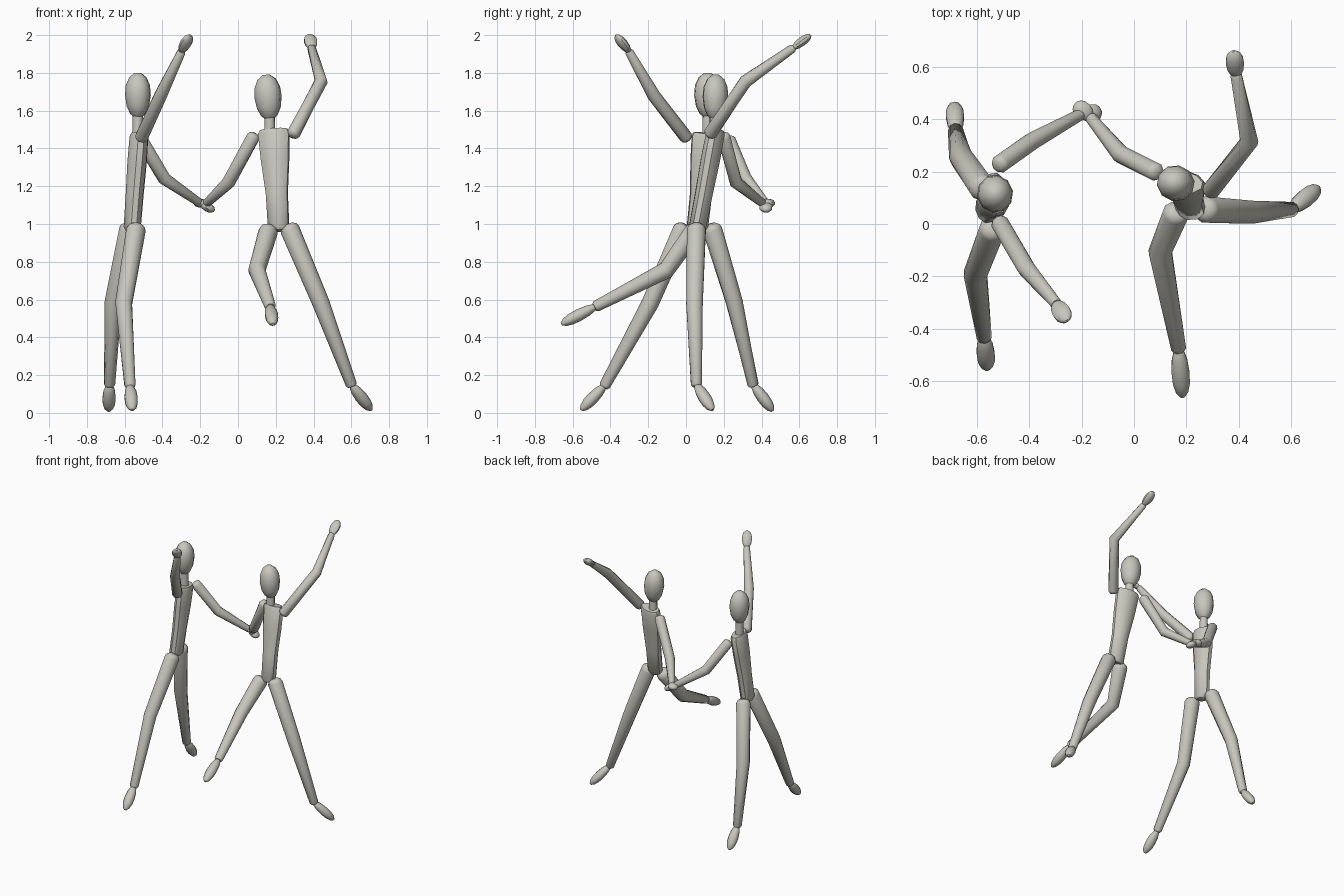
import bpy, bmesh, math
from mathutils import Vector

if "Cube" in bpy.data.objects:
    bpy.data.objects.remove(bpy.data.objects["Cube"], do_unlink=True)

clay = bpy.data.materials.new("warm_grey_clay")
clay.use_nodes = True
colour = (0.58, 0.57, 0.51, 1)
clay.diffuse_color = colour
clay.node_tree.nodes["Principled BSDF"].inputs["Base Color"].default_value = colour


def loft(name, sections, side=None, sides=10):
    """Skin oval sections (centre, half width, half depth) into one closed body."""
    bm = bmesh.new()
    points = [Vector(s[0]) for s in sections]
    rings = []
    for i, (_, wide, deep) in enumerate(sections):
        before, after = points[max(i - 1, 0)], points[min(i + 1, len(points) - 1)]
        along = (after - before).normalized()
        across = Vector(side) if side else along.cross(Vector((0, 0, 1)))
        across = (across - along * across.dot(along)).normalized()
        out = along.cross(across)
        ring = []
        for k in range(sides):
            a = math.tau * (k + 0.5) / sides
            ring.append(bm.verts.new(points[i] + across * wide * math.cos(a) + out * deep * math.sin(a)))
        rings.append(ring)
    for low, high in zip(rings, rings[1:]):
        for k in range(sides):
            n = (k + 1) % sides
            bm.faces.new((low[k], low[n], high[n], high[k]))
    bm.faces.new(rings[0][::-1])
    bm.faces.new(rings[-1])
    bmesh.ops.recalc_face_normals(bm, faces=bm.faces)
    mesh = bpy.data.meshes.new(name)
    bm.to_mesh(mesh)
    bm.free()
    mesh.materials.append(clay)
    ob = bpy.data.objects.new(name, mesh)
    bpy.context.collection.objects.link(ob)
    bpy.ops.object.select_all(action="DESELECT")
    ob.select_set(True)
    bpy.context.view_layer.objects.active = ob
    bpy.ops.object.shade_smooth_by_angle(angle=math.radians(42))
    return ob


def limb(name, root, joint, end, radii):
    """Tapered limb with a bent middle joint and rounded ends."""
    a, b, c = Vector(root), Vector(joint), Vector(end)
    r0, r1, r2 = radii
    u, v = (b - a).normalized(), (c - b).normalized()
    parts = [(a - u * r0 * 0.6, r0 * 0.5), (a - u * r0 * 0.35, r0 * 0.85), (a, r0),
             (b, r1), (c, r2), (c + v * r2 * 0.4, r2 * 0.7)]
    loft(name, [(p, r, r) for p, r in parts])


def pod(name, start, tip, wide, deep, side=None):
    """Rounded egg shape for heads, hands and feet."""
    a, b = Vector(start), Vector(tip)
    profile = [(0, 0.3), (0.08, 0.6), (0.25, 0.87), (0.5, 1), (0.72, 0.94), (0.9, 0.67), (1, 0.25)]
    loft(name, [(a.lerp(b, t), wide * s, deep * s) for t, s in profile], side)


def arm(name, shoulder, elbow, wrist, tip):
    limb(name + "_arm", shoulder, elbow, wrist, (0.036, 0.035, 0.023))
    pod(name + "_hand", wrist, tip, 0.036, 0.024)


def leg(name, hip, knee, ankle, toe):
    limb(name + "_leg", hip, knee, ankle, (0.052, 0.046, 0.03))
    pod(name + "_foot", ankle, toe, 0.036, 0.032)


def body(name, side, pelvis, chest, chin, crown):
    """Torso, neck and head of one dancer."""
    p, c, h = Vector(pelvis), Vector(chest), Vector(chin)
    torso = [(-0.03, 0.04, 0.035), (0, 0.058, 0.046), (0.35, 0.06, 0.048),
             (0.7, 0.078, 0.052), (0.96, 0.086, 0.05), (1, 0.076, 0.042)]
    loft(name + "_torso", [(p.lerp(c, t), w, d) for t, w, d in torso], side)
    neck_base = Vector((h.x, h.y, c.z - 0.03))
    loft(name + "_neck", [(neck_base, 0.03, 0.03), (h + Vector((0, 0, 0.04)), 0.027, 0.027)], side)
    pod(name + "_head", chin, crown, 0.073, 0.069, side)


# Leading dancer, striding on both feet
body("striding_dancer", (0.15, -1, 0), (-0.56, 0.06, 0.98), (-0.523, 0.115, 1.48),
     (-0.53, 0.115, 1.565), (-0.53, 0.115, 1.80))
arm("striding_raised", (-0.51, 0.0, 1.46), (-0.41, -0.17, 1.68), (-0.30, -0.30, 1.91), (-0.255, -0.37, 2.0))
arm("striding_joined", (-0.51, 0.23, 1.44), (-0.39, 0.315, 1.24), (-0.20, 0.42, 1.11), (-0.125, 0.425, 1.07))
leg("striding_front", (-0.54, -0.02, 0.97), (-0.605, -0.19, 0.58), (-0.572, -0.43, 0.145), (-0.56, -0.555, 0.015))
leg("striding_back", (-0.58, 0.14, 0.97), (-0.66, 0.255, 0.59), (-0.68, 0.355, 0.15), (-0.685, 0.46, 0.01))

# Partner, leaping with one bent leg
body("leaping_dancer", (1, -0.2, 0), (0.215, 0.06, 0.98), (0.188, 0.16, 1.5),
     (0.168, 0.153, 1.555), (0.15, 0.158, 1.79))
arm("leaping_raised", (0.295, 0.13, 1.48), (0.44, 0.315, 1.755), (0.39, 0.565, 1.93), (0.38, 0.66, 2.0))
arm("leaping_joined", (0.08, 0.20, 1.46), (-0.05, 0.265, 1.22), (-0.165, 0.405, 1.11), (-0.225, 0.46, 1.11))
leg("leaping_straight", (0.275, 0.055, 0.97), (0.44, 0.045, 0.58), (0.60, 0.055, 0.15), (0.705, 0.14, 0.015))
leg("leaping_bent", (0.16, 0.04, 0.96), (0.10, -0.105, 0.755), (0.17, -0.475, 0.565), (0.185, -0.66, 0.47))
